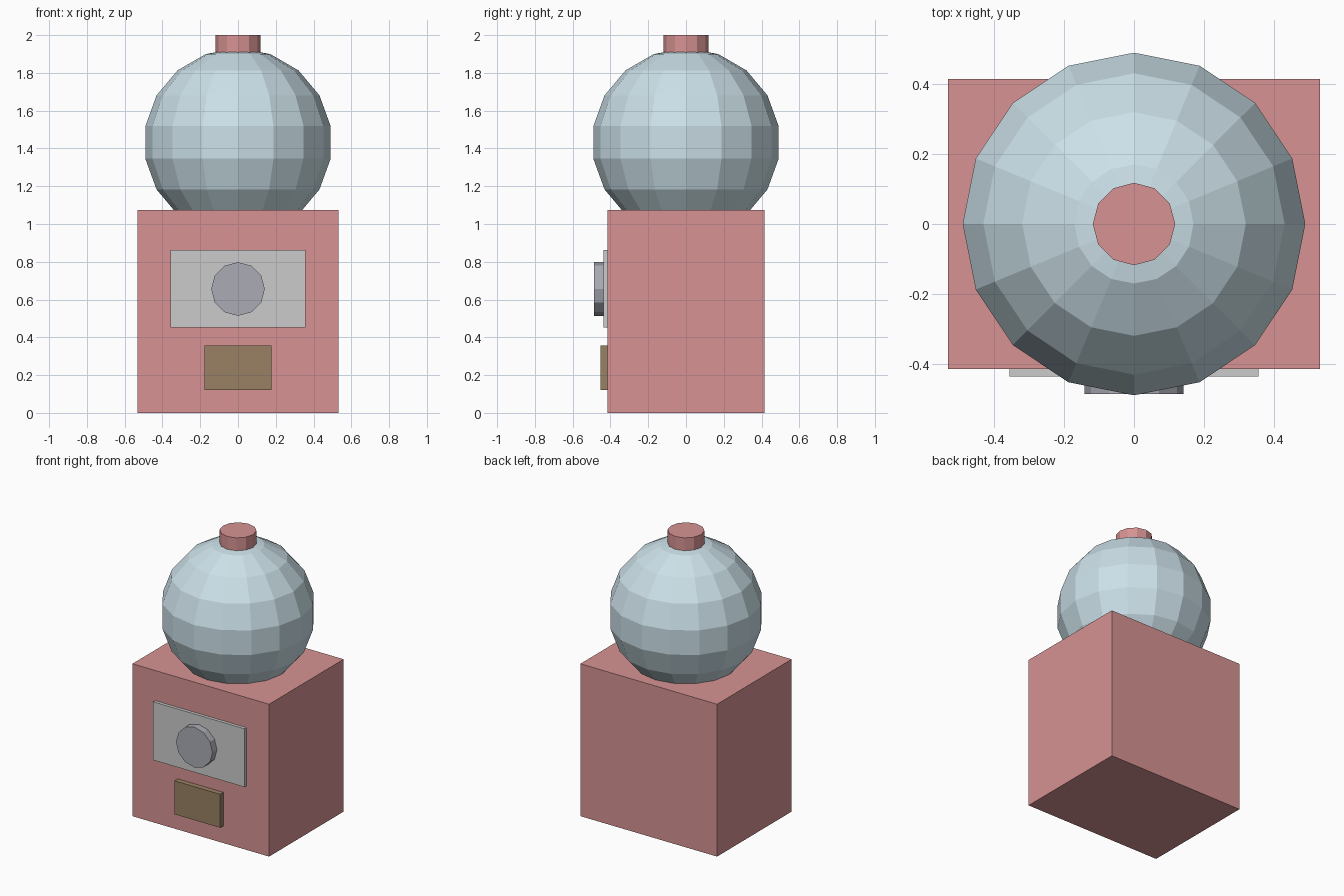
import bpy
from math import pi

if "Cube" in bpy.data.objects:
    bpy.data.objects.remove(bpy.data.objects["Cube"])


def paint(name, r, g, b):
    mat = bpy.data.materials.new(name)
    mat.diffuse_color = (r, g, b, 1)
    mat.use_nodes = True
    mat.node_tree.nodes["Principled BSDF"].inputs["Base Color"].default_value = mat.diffuse_color
    return mat


RED = paint("painted_red", 0.68, 0.29, 0.29)
GLASS = paint("pale_glass", 0.60, 0.75, 0.81)
CREAM = paint("pale_plate", 0.69, 0.69, 0.66)
STEEL = paint("steel", 0.40, 0.41, 0.46)
BRASS = paint("dull_brass", 0.32, 0.22, 0.13)


def finish(name, mat):
    obj = bpy.context.object
    obj.name = obj.data.name = name
    obj.data.materials.append(mat)
    return obj


def box(name, mat, x, y, z):
    """Box from (min, max) pairs on each axis."""
    spans = (x, y, z)
    bpy.ops.mesh.primitive_cube_add(size=1, location=[(a + b) / 2 for a, b in spans])
    bpy.context.object.scale = [b - a for a, b in spans]
    bpy.ops.object.transform_apply(location=False, rotation=False, scale=True)
    return finish(name, mat)


def disc(name, mat, radius, depth, location, rotation=(0, 0, 0)):
    bpy.ops.mesh.primitive_cylinder_add(vertices=12, radius=radius, depth=depth,
                                        location=location, rotation=rotation)
    return finish(name, mat)


FRONT = -0.415

# Cabinet
box("cabinet", RED, (-0.533, 0.533), (FRONT, 0.415), (0, 1.074))

# Faceted globe, its lower end sunk into the cabinet
bpy.ops.mesh.primitive_uv_sphere_add(segments=16, ring_count=9, radius=0.498,
                                     location=(0, 0, 1.432))
finish("globe", GLASS)

# Lid on top of the globe
disc("lid", RED, 0.118, 0.12, (0, 0, 1.94))

# Coin plate with its turning knob
box("coin_plate", CREAM, (-0.357, 0.357), (-0.437, FRONT + 0.02), (0.451, 0.862))
disc("knob", STEEL, 0.142, 0.07, (0, -0.452, 0.656), (pi / 2, 0, 0))

# Dispensing flap
box("flap", BRASS, (-0.178, 0.178), (-0.452, FRONT + 0.02), (0.122, 0.358))
